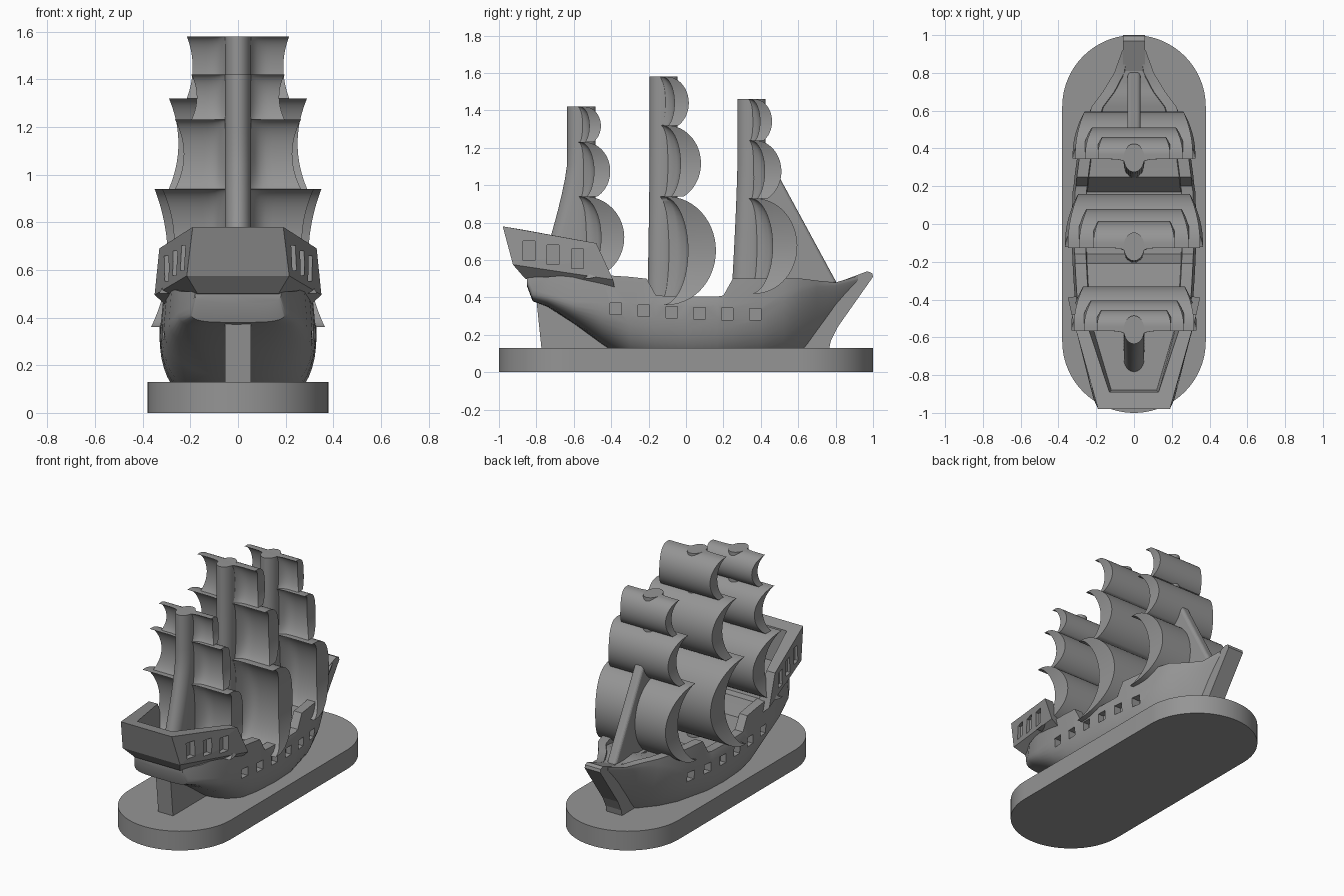
import bpy, bmesh
from math import sin, cos, pi, sqrt, radians

old = bpy.data.objects.get("Cube")
if old:
    bpy.data.objects.remove(old, do_unlink=True)

grey = bpy.data.materials.new("plain grey")
grey.use_nodes = True
grey.diffuse_color = (0.3, 0.3, 0.3, 1)
grey.node_tree.nodes["Principled BSDF"].inputs["Base Color"].default_value = (0.3, 0.3, 0.3, 1)


def activate(obj):
    bpy.ops.object.select_all(action='DESELECT')
    obj.select_set(True)
    bpy.context.view_layer.objects.active = obj


def finish(name, verts, faces, smooth=35):
    mesh = bpy.data.meshes.new(name)
    mesh.from_pydata(verts, [], faces)
    bm = bmesh.new()
    bm.from_mesh(mesh)
    bmesh.ops.recalc_face_normals(bm, faces=bm.faces)
    bm.to_mesh(mesh)
    bm.free()
    mesh.materials.append(grey)
    obj = bpy.data.objects.new(name, mesh)
    bpy.context.collection.objects.link(obj)
    if smooth:
        activate(obj)
        bpy.ops.object.shade_smooth_by_angle(angle=radians(smooth))
    return obj


def loft(name, rings, smooth=35):
    """Skin closed rings of equal length and cap both ends."""
    n = len(rings[0])
    verts = [p for ring in rings for p in ring]
    faces = [(r * n + i, r * n + (i + 1) % n, (r + 1) * n + (i + 1) % n, (r + 1) * n + i)
             for r in range(len(rings) - 1) for i in range(n)]
    faces += [tuple(range(n)), tuple(range(len(verts) - n, len(verts)))]
    return finish(name, verts, faces, smooth)


def plate(name, half, outline, bevel=0):
    """Side outline (y, z) extruded across the ship."""
    obj = loft(name, [[(x, y, z) for y, z in outline] for x in (-half, half)], 0)
    if bevel:
        mod = obj.modifiers.new("rounding", 'BEVEL')
        mod.width, mod.segments = bevel, 4
    return obj


def cut_boxes(obj, boxes):
    """Cut box recesses; each box is (centre, half size)."""
    verts, faces = [], []
    for (cx, cy, cz), (hx, hy, hz) in boxes:
        b = len(verts)
        verts += [(cx + i * hx, cy + j * hy, cz + k * hz)
                  for i in (-1, 1) for j in (-1, 1) for k in (-1, 1)]
        faces += [tuple(b + i for i in f) for f in
                  ((0, 1, 3, 2), (4, 5, 7, 6), (0, 1, 5, 4), (2, 3, 7, 6), (0, 2, 6, 4), (1, 3, 7, 5))]
    cutter = finish("opening_cutter", verts, faces, 0)
    cutter.hide_render = True
    mod = obj.modifiers.new("openings", 'BOOLEAN')
    mod.operation, mod.solver, mod.object = 'DIFFERENCE', 'EXACT', cutter
    activate(obj)
    bpy.ops.object.modifier_apply(modifier=mod.name)
    bpy.data.objects.remove(cutter, do_unlink=True)


# Stand with rounded ends
outline = []
for k in range(49):
    a = pi * k / 48
    outline.append((0.38 * cos(a), 0.62 + 0.38 * sin(a)))
outline += [(-x, -y) for x, y in outline]
loft("stand", [[(x, y, z) for x, y in outline] for z in (0, 0.13)])

# Hull stations: y, half width, keel z, widest z, fullness, rail z, deck z
stations = [
    (-.85, .18, .46, .50, 4, .51, .50),
    (-.82, .20, .38, .44, 4, .51, .50),
    (-.74, .25, .35, .42, 3, .51, .50),
    (-.60, .29, .26, .38, 2.4, .52, .50),
    (-.45, .31, .15, .37, 2.4, .52, .50),
    (-.30, .32, .05, .37, 2.6, .51, .48),
    (-.21, .325, .03, .36, 2.6, .50, .47),
    (-.16, .327, .02, .36, 2.6, .41, .34),
    (0, .33, .01, .36, 2.7, .405, .335),
    (.17, .325, .01, .36, 2.6, .405, .335),
    (.20, .32, .01, .36, 2.5, .41, .38),
    (.25, .315, .02, .36, 2.4, .50, .45),
    (.40, .295, .03, .38, 2.2, .50, .45),
    (.52, .265, .05, .42, 1.9, .50, .46),
    (.62, .225, .09, .46, 1.6, .50, .49),
    (.70, .165, .16, .47, 1.3, .49, .48),
    (.80, .105, .28, .47, 1.2, .48, .475),
    (.92, .062, .42, .50, 1.1, .515, .51)]
rings = []
for y, w, keel, wide, p, rail, deck in stations:
    half = [(0, keel)]
    for k in range(1, 13):
        a = pi / 2 * k / 12
        half.append((w * sin(a) ** (2 / p), wide - (wide - keel) * cos(a) ** (2 / p)))
    top = w * (0.96 if y < 0.6 else 1)
    inner = max(top - 0.06, top * 0.5)
    half += [(top, rail), (inner, rail), (inner - 0.004, deck)]
    rings.append([(x, y, z) for x, z in half] + [(-x, y, z) for x, z in half[:0:-1]])
hull = loft("hull", rings, 30)

# Gun ports along both sides
ports = []
for k in range(6):
    y = -0.375 + 0.149 * k
    z = 0.31 + 0.03 * (1 - k / 5) ** 2
    for s in (-1, 1):
        ports.append(((s * (0.33 - 0.2 * max(0, abs(y) - 0.15)), y, z), (0.045, 0.031, 0.031)))
cut_boxes(hull, ports)

# Stem, sternpost and forestay fin
plate("bow_stem", 0.058, [(0.5, 0.1), (0.76, 0.1), (0.775, 0.17), (0.81, 0.24), (1.0, 0.51),
                          (0.995, 0.53), (0.97, 0.54), (0.81, 0.48), (0.5, 0.47)])
plate("sternpost", 0.055, [(-0.77, 0.1), (-0.8, 0.39), (-0.5, 0.39), (-0.4, 0.1)])
plate("forestay", 0.035, [(0.38, 1.1), (0.49, 1.06), (0.81, 0.47), (0.38, 0.45)], 0.02)

# Stern castle: each row gives the back corner and the front corner
rows = [((.17, -.86, .50), (.29, -.38, .44)),
        ((.215, -.925, .575), (.35, -.39, .495)),
        ((.19, -.98, .78), (.33, -.48, .69)),
        ((.13, -.89, .765), (.265, -.48, .69)),
        ((.12, -.88, .54), (.255, -.42, .52))]
verts, faces = [], []
for (bx, by, bz), (fx, fy, fz) in rows:
    verts += [(-fx, fy, fz), (-bx, by, bz), (bx, by, bz), (fx, fy, fz)]
for r in range(4):
    faces += [(r * 4 + i, r * 4 + i + 1, r * 4 + i + 5, r * 4 + i + 4) for i in range(3)]
last = 16
faces += [tuple(range(0, 20, 4)), tuple(range(3, 20, 4)), (0, 3, last + 3, last),
          (0, 1, 2, 3), tuple(range(last, last + 4))]
castle = finish("stern_castle", verts, faces, 0)
windows = []
for k in range(3):
    y = -0.84 + 0.13 * k
    for s in (-1, 1):
        windows.append(((s * (0.245 + 0.033 * k), y, 0.65 - 0.022 * k), (0.04, 0.032, 0.052)))
cut_boxes(castle, windows)


def mast(name, y0, top, foot, flare):
    """Oval column whose back edge sweeps aft near the deck."""
    rings = []
    for k in range(13):
        z = foot + (top - foot) * k / 12
        aft = flare * max(0, (1.12 - z) / 0.4) ** 1.3
        rings.append([(0.055 * cos(a), y0 - 0.005 + 0.075 * sin(a) - (aft if sin(a) < -0.01 else 0), z)
                      for a in (2 * pi * i / 32 for i in range(32))])
    loft(name, rings)


def sail(name, y0, top, bottom, bulge, widths, sweep):
    """Billowing crescent, with a web that fairs its hollow back into the mast."""
    wt, wm, wb = widths
    cols = [sin(pi / 2 * i / 14) ** 1.4 for i in range(15)]
    cols = [-c for c in cols[:0:-1]] + cols
    end = radians(sweep)
    r = (top - bottom) / (1 - cos(end))
    rings = []
    for k in range(29):
        a = end * k / 28
        z = top - r * (1 - cos(a))
        t = 2 * (top - z) / (top - bottom) - 1
        w = wm + ((wt if t < 0 else wb) - wm) * t * t
        front = y0 + 0.012 + (bulge - 0.012) * sin(a)
        hollow = y0 - 0.012 + bulge * 0.5 * sin(a)
        back = []
        for c in cols:
            u = min(1, max(0, (abs(c * w) - 0.045) / 0.08))
            fair = sqrt(1 - (1 - u) ** 2)
            back.append((c * w, y0 - 0.03 + (hollow - y0 + 0.03) * fair, z))
        rings.append([(c * w, front, z) for c in cols] + back[::-1])
    loft(name, rings, 40)


# Masts and sails: name, y, deck foot, tier heights, bulges, width scale, aft flare
rigs = [("main", -.115, .33, (1.58, 1.32, .94, .36), (.13, .195, .275), 1, .005),
        ("fore", .355, .42, (1.46, 1.24, .93, .42), (.105, .155, .24), .89, .015),
        ("mizzen", -.555, .49, (1.42, 1.23, .94, .50), (.1, .15, .225), .91, .09)]
tiers = [("topsail", (.215, .19, .215), 148), ("middle_sail", (.29, .25, .29), 150),
         ("lower_sail", (.35, .295, .365), 178)]
for rig, y0, foot, heights, bulges, scale, flare in rigs:
    mast(rig + "_mast", y0, heights[0], foot, flare)
    for i, (tier, widths, sweep) in enumerate(tiers):
        sail(rig + "_" + tier, y0, heights[i], heights[i + 1], bulges[i],
             [w * scale for w in widths], sweep)
